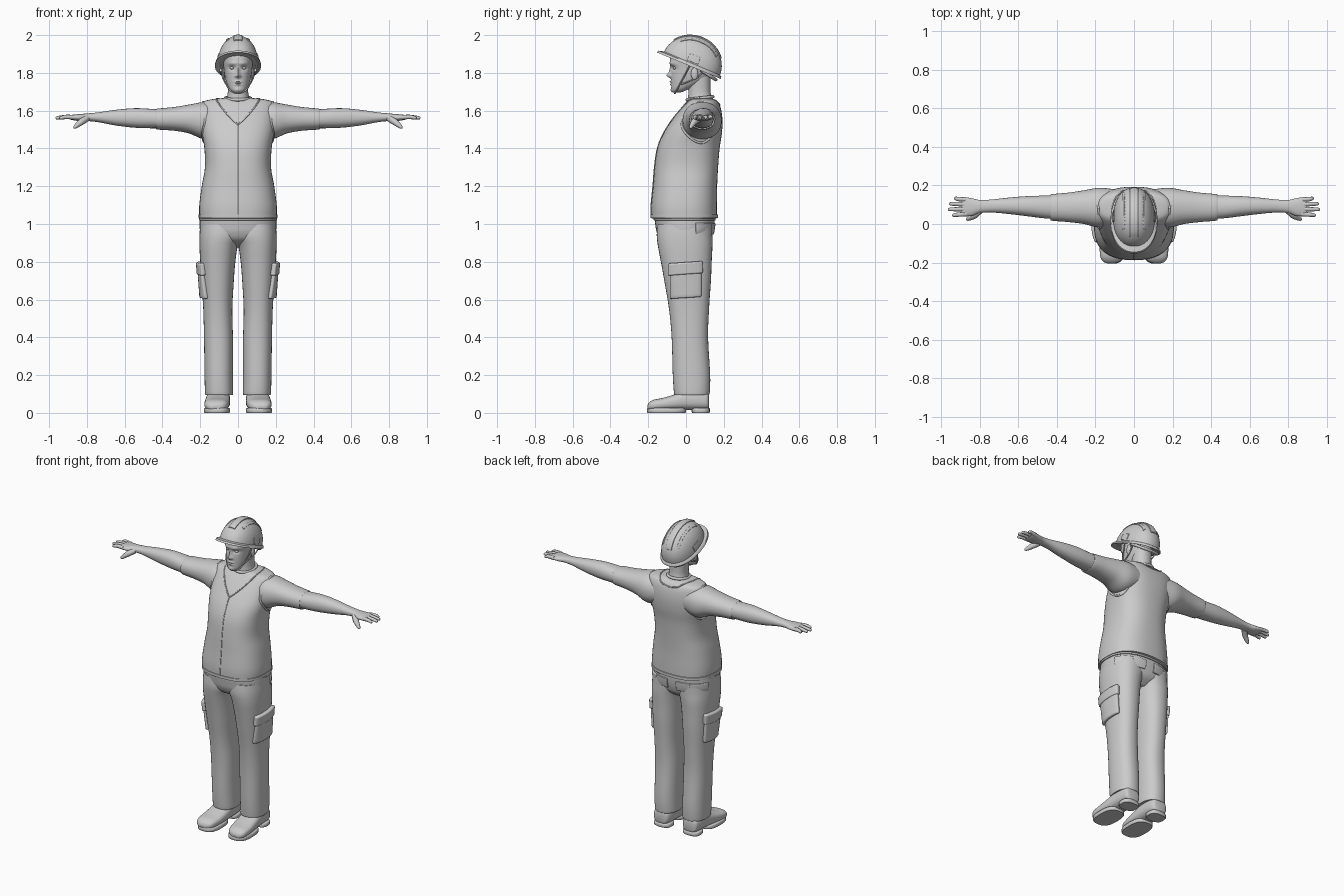
import bpy, bmesh, math
from mathutils import Vector, Matrix
from mathutils.bvhtree import BVHTree

if "Cube" in bpy.data.objects:
    bpy.data.objects.remove(bpy.data.objects["Cube"])

GREY = (0.6, 0.6, 0.6, 1)
grey = bpy.data.materials.new("plain grey")
grey.use_nodes = True
grey.diffuse_color = GREY
grey.node_tree.nodes["Principled BSDF"].inputs["Base Color"].default_value = GREY


def finish(name, bm, mirror=False, matrix=None, angle=50):
    """Turn a bmesh into a smooth-shaded object."""
    bmesh.ops.recalc_face_normals(bm, faces=bm.faces)
    if matrix:
        bm.transform(matrix)
    mesh = bpy.data.meshes.new(name)
    bm.to_mesh(mesh)
    bm.free()
    mesh.materials.append(grey)
    obj = bpy.data.objects.new(name, mesh)
    bpy.context.collection.objects.link(obj)
    bpy.ops.object.select_all(action="DESELECT")
    obj.select_set(True)
    bpy.context.view_layer.objects.active = obj
    bpy.ops.object.shade_smooth_by_angle(angle=math.radians(angle))
    if mirror:
        obj.modifiers.new("Mirror", "MIRROR")
    return obj


def spline(rows, steps):
    """Catmull-Rom interpolation through rows of numbers."""
    out = []
    for i in range(len(rows) - 1):
        p = [rows[max(i - 1, 0)], rows[i], rows[i + 1], rows[min(i + 2, len(rows) - 1)]]
        for s in range(steps):
            t = s / steps
            out.append([b + 0.5 * t * (c - a + t * (2*a - 5*b + 4*c - d + t * (3*(b - c) + d - a)))
                        for a, b, c, d in zip(*p)])
    return out + [list(rows[-1])]


def loft(name, rows, axis="Z", n=2.2, sides=36, steps=5, caps=True, sculpt=None, **kw):
    """Skin superellipse rings given as (position, low u, high u, low v, high v)."""
    place = {"Z": lambda t, u, v: (u, v, t), "X": lambda t, u, v: (t, u, v),
             "Y": lambda t, u, v: (u, t, v)}[axis]
    bm = bmesh.new()
    rings = []
    for t, u0, u1, v0, v1 in spline(rows, steps):
        ring = []
        for k in range(sides):
            a = math.tau * k / sides
            c, s = math.cos(a), math.sin(a)
            u = (u0 + u1) / 2 + (u1 - u0) / 2 * math.copysign(abs(c) ** (2 / n), c)
            v = (v0 + v1) / 2 + (v1 - v0) / 2 * math.copysign(abs(s) ** (2 / n), s)
            ring.append(bm.verts.new(place(t, u, v)))
        rings.append(ring)
    for a, b in zip(rings, rings[1:]):
        for k in range(sides):
            bm.faces.new((a[k], a[k - 1], b[k - 1], b[k]))
    if caps:
        bm.faces.new(rings[0])
        bm.faces.new(rings[-1])
    if sculpt:
        for v in bm.verts:
            sculpt(v.co)
    tree = BVHTree.FromBMesh(bm)
    finish(name, bm, **kw)
    return tree


def tube(name, points, radii, tree=None, steps=6, sides=8, lift=0.0, **kw):
    """Round tube through points, optionally snapped to a surface."""
    bm = bmesh.new()
    rows = spline([(*p, r) for p, r in zip(points, radii)], steps)
    pos = [Vector(r[:3]) for r in rows]
    if tree:
        pos = [hit[0] + hit[1] * lift for hit in map(tree.find_nearest, pos)]
    rings = []
    for i, p in enumerate(pos):
        d = (pos[min(i + 1, len(pos) - 1)] - pos[max(i - 1, 0)]).normalized()
        side = d.cross(Vector((0.3, 0.2, 1))).normalized()
        up = side.cross(d)
        rings.append([bm.verts.new(p + rows[i][3] * (side * math.cos(a) + up * math.sin(a)))
                      for a in (math.tau * k / sides for k in range(sides))])
    for a, b in zip(rings, rings[1:]):
        for k in range(sides):
            bm.faces.new((a[k], a[k - 1], b[k - 1], b[k]))
    for ring in (rings[0], rings[-1]):
        bm.faces.new(ring)
    return finish(name, bm, **kw)


def patch(name, tree, place, ray, u0, u1, v0, v1, thick, n=8, slant=0.0, **kw):
    """Thick panel wrapped on a surface by casting rays from a flat grid."""
    bm = bmesh.new()
    grid = []
    for i in range(n + 1):
        u = u0 + (u1 - u0) * i / n
        grid.append([])
        for j in range(n + 1):
            v = v0 + (v1 - v0) * j / n + slant * i / n
            hit = tree.ray_cast(Vector(place(u, v)), Vector(ray))[0]
            grid[i].append(bm.verts.new(hit) if hit else None)
    for i in range(n):
        for j in range(n):
            quad = (grid[i][j], grid[i + 1][j], grid[i + 1][j + 1], grid[i][j + 1])
            if all(quad):
                bm.faces.new(quad)
    obj = finish(name, bm, **kw)
    solid = obj.modifiers.new("Thickness", "SOLIDIFY")
    solid.thickness, solid.offset = thick * 2, 0
    bevel = obj.modifiers.new("Soft edge", "BEVEL")
    bevel.width, bevel.segments = thick * 0.4, 2
    return obj


def ball(name, centre, size, **kw):
    bm = bmesh.new()
    bmesh.ops.create_uvsphere(bm, u_segments=20, v_segments=12, radius=1)
    bm.transform(Matrix.Translation(centre) @ Matrix.Diagonal((*size, 1)))
    return finish(name, bm, **kw)


def sym(z, rx, y0, y1):
    return (z, -rx, rx, y0, y1)


# Vest with its hem, neckline and front zip
vest = loft("vest", [sym(1.035, .205, -.185, .165), sym(1.1, .205, -.185, .165), sym(1.2, .192, -.175, .165),
                     sym(1.3, .175, -.167, .17), sym(1.4, .178, -.152, .178), sym(1.48, .19, -.12, .19),
                     sym(1.55, .195, -.075, .193), sym(1.61, .195, -.03, .185), sym(1.645, .185, .0, .17),
                     sym(1.66, .14, .015, .15), sym(1.668, .06, .03, .13)], n=2.5, sides=48)
loft("vest_hem", [sym(1.03, .2, -.18, .16), sym(1.032, .208, -.188, .169), sym(1.05, .208, -.188, .169),
                  sym(1.053, .2, -.18, .16)], n=2.5, sides=48, steps=1)
tube("vest_neckline", [(0, -.1, 1.53), (.06, -.05, 1.585), (.11, .02, 1.65), (.105, .11, 1.66), (.06, .17, 1.64),
                       (0, .18, 1.63)], [.004] * 6, vest, mirror=True)
tube("vest_zip", [(0, -.2, 1.05), (0, -.17, 1.3), (0, -.1, 1.53)], [.003] * 3, vest)
tube("armhole_trim", [(.185, .08, 1.65), (.19, -.0, 1.61), (.19, -.03, 1.53), (.185, .03, 1.45), (.18, .1, 1.43),
                      (.185, .17, 1.48), (.19, .17, 1.58), (.185, .08, 1.65)], [.006] * 8, vest, mirror=True)

# Shirt sleeves, arms and hands
loft("sleeve", [(.1, .0, .18, 1.47, 1.635), (.18, -.018, .188, 1.45, 1.645), (.26, 0, .175, 1.48, 1.632),
                (.34, .01, .163, 1.494, 1.619), (.425, .017, .155, 1.5, 1.611), (.43, .022, .15, 1.505, 1.606)],
     axis="X", mirror=True)
loft("forearm", [(.38, .025, .147, 1.506, 1.604), (.47, .03, .147, 1.507, 1.61), (.55, .04, .145, 1.51, 1.613),
                 (.65, .052, .137, 1.522, 1.604), (.74, .06, .127, 1.539, 1.591), (.8, .058, .125, 1.545, 1.585),
                 (.84, .043, .133, 1.545, 1.582), (.88, .04, .14, 1.551, 1.578), (.895, .045, .137, 1.556, 1.574)],
     axis="X", mirror=True)
for finger, y, tip, spread in (("index", .052, .945, -.006), ("middle", .078, .965, -.002),
                               ("ring", .102, .96, .003), ("little", .126, .935, .007)):
    tube(finger + "_finger", [(.87, y, 1.565), (.91, y + spread / 2, 1.567), (tip - .008, y + spread, 1.562),
                              (tip, y + spread, 1.561)], [.0125, .0115, .009, .004], mirror=True)
tube("thumb", [(.8, .07, 1.56), (.83, .043, 1.54), (.862, .026, 1.514), (.869, .022, 1.508)],
     [.018, .017, .01, .004], mirror=True)

# Trousers: hips, legs and pockets
hips = loft("trouser_hips", [sym(.875, .07, -.05, .08), sym(.91, .15, -.125, .125), sym(.95, .196, -.153, .142),
                             sym(1.0, .203, -.163, .15), sym(1.06, .198, -.17, .152)], n=2.4, sides=48)
leg = loft("trouser_leg", [(.095, .028, .172, -.06, .122), (.11, .026, .175, -.064, .126), (.2, .027, .177, -.07, .128),
                           (.4, .027, .18, -.076, .117), (.55, .03, .184, -.09, .122), (.7, .022, .194, -.115, .132),
                           (.8, .014, .2, -.133, .136), (.88, .002, .204, -.148, .14), (.94, -.02, .204, -.155, .14),
                           (1.0, -.02, .2, -.15, .14)], n=2.3, mirror=True)
loft("belt_line", [sym(1.018, .2, -.163, .148), sym(1.02, .207, -.171, .156), sym(1.03, .207, -.171, .156),
                   sym(1.032, .2, -.163, .148)], n=2.4, sides=48, steps=1)


def from_side(u, v):
    return (.5, u, v)


def from_back(u, v):
    return (u, .5, v)


patch("cargo_pocket", leg, from_side, (-1, 0, 0), -.078, .078, .605, .77, .017, slant=.01, mirror=True)
patch("cargo_flap", leg, from_side, (-1, 0, 0), -.088, .084, .728, .792, .023, slant=.012, mirror=True)
patch("hip_pocket", hips, from_side, (-1, 0, 0), .05, .13, .945, 1.005, .01, mirror=True)
patch("back_pocket", hips, from_back, (0, -1, 0), .03, .15, .945, 1.005, .007, mirror=True)

# Shoes with split soles
loft("shoe", [(.122, .075, .135, .03, .085), (.112, .055, .155, .018, .11), (.07, .044, .163, .015, .125),
              (.0, .042, .168, .015, .12), (-.06, .042, .174, .015, .098), (-.12, .046, .178, .014, .08),
              (-.17, .056, .175, .013, .07), (-.195, .075, .16, .015, .055), (-.204, .1, .14, .02, .04)],
     axis="Y", n=2.6, mirror=True)
for part, x0, x1, y0, y1 in (("sole", .042, .18, -.206, .0), ("heel", .046, .164, .03, .126)):
    loft("shoe_" + part, [(0, x0 + .003, x1 - .003, y0 + .003, y1 - .003), (.004, x0, x1, y0, y1),
                          (.022, x0, x1, y0, y1), (.026, x0 + .004, x1 - .004, y0 + .004, y1 - .004)],
         n=2.7, steps=1, mirror=True)


# Head, with the face shaped by soft bumps
def face(co):
    if co.y > 0.02:
        return
    def bump(x, z, wx, wz):
        return math.exp(-((abs(co.x) - x) / wx) ** 2 - ((co.z - z) / wz) ** 2)
    co.y += (.011 * bump(.032, 1.826, .016, .012) - .006 * bump(.03, 1.85, .025, .01)
             - .022 * bump(0, 1.787, .01, .012) - .012 * bump(0, 1.81, .007, .02)
             - .007 * bump(.01, 1.783, .008, .007) - .008 * bump(0, 1.753, .018, .005)
             - .007 * bump(0, 1.739, .016, .005) + .004 * bump(0, 1.746, .022, .002)
             - .005 * bump(0, 1.71, .016, .01))


loft("head", [sym(1.695, .012, -.066, -.04), sym(1.7, .028, -.074, -.015), sym(1.715, .045, -.077, .02),
              sym(1.745, .06, -.078, .08), sym(1.78, .069, -.079, .125), sym(1.82, .075, -.078, .145),
              sym(1.86, .078, -.085, .155), sym(1.9, .076, -.078, .15), sym(1.94, .055, -.05, .11)],
     sides=72, steps=8, sculpt=face)
ball("eye", (.031, -.058, 1.826), (.012, .012, .008), mirror=True)
ball("ear", (.078, .045, 1.795), (.009, .019, .032), mirror=True)
loft("neck", [sym(1.62, .07, .0, .15), sym(1.66, .06, .01, .14), sym(1.7, .054, .012, .13),
              sym(1.78, .056, .01, .13)])
tube("shirt_collar", [(.066 * math.cos(a), .074 + .068 * math.sin(a), 1.666 + .008 * math.sin(a))
                      for a in (math.tau * k / 12 for k in range(13))], [.009] * 13)

# Hard hat, built level and then tilted back
tilt = Matrix.Translation((0, .03, 1.845)) @ Matrix.Rotation(math.radians(-22.5), 4, "X")
arc = [math.pi / 2 * k / 14 for k in range(15)]
dome = loft("helmet_dome", [sym(.15 * math.sin(a), .107 * math.cos(a) + .001, -.16 * math.cos(a) - .001,
                                .16 * math.cos(a) + .001) for a in arc], sides=48, steps=1, matrix=tilt)
loft("helmet_brim", [sym(.008, .104, -.158, .156), sym(.0, .119, -.19, .17), sym(-.012, .122, -.194, .173),
                     sym(-.012, .117, -.189, .168), sym(-.002, .1, -.15, .15)],
     sides=48, steps=1, caps=False, matrix=tilt)


def from_above(u, v):
    return tuple(tilt.inverted() @ tilt @ Vector((u, v, .5)))


patch("helmet_ridge", dome, from_above, (0, 0, -1), -.022, .022, -.135, .13, .006, n=14, matrix=tilt)
patch("helmet_rib", dome, from_above, (0, 0, -1), .048, .06, -.1, .105, .004, n=12, mirror=True, matrix=tilt)
patch("helmet_slot", dome, from_side, (-1, 0, 0), -.03, .03, .012, .05, .004, mirror=True, matrix=tilt)

# Chin strap and nape band
tube("chin_strap", [(.09, .02, 1.84), (.079, -.005, 1.79), (.06, -.035, 1.735), (.035, -.052, 1.702),
                    (0, -.06, 1.691)], [.004] * 5, mirror=True)
tube("rear_strap", [(.09, .1, 1.82), (.08, .06, 1.775), (.062, -.03, 1.738)], [.004] * 3, mirror=True)
tube("nape_band", [(.09, .08, 1.815), (.075, .125, 1.785), (.04, .152, 1.768), (0, .158, 1.764)],
     [.009] * 4, mirror=True)
